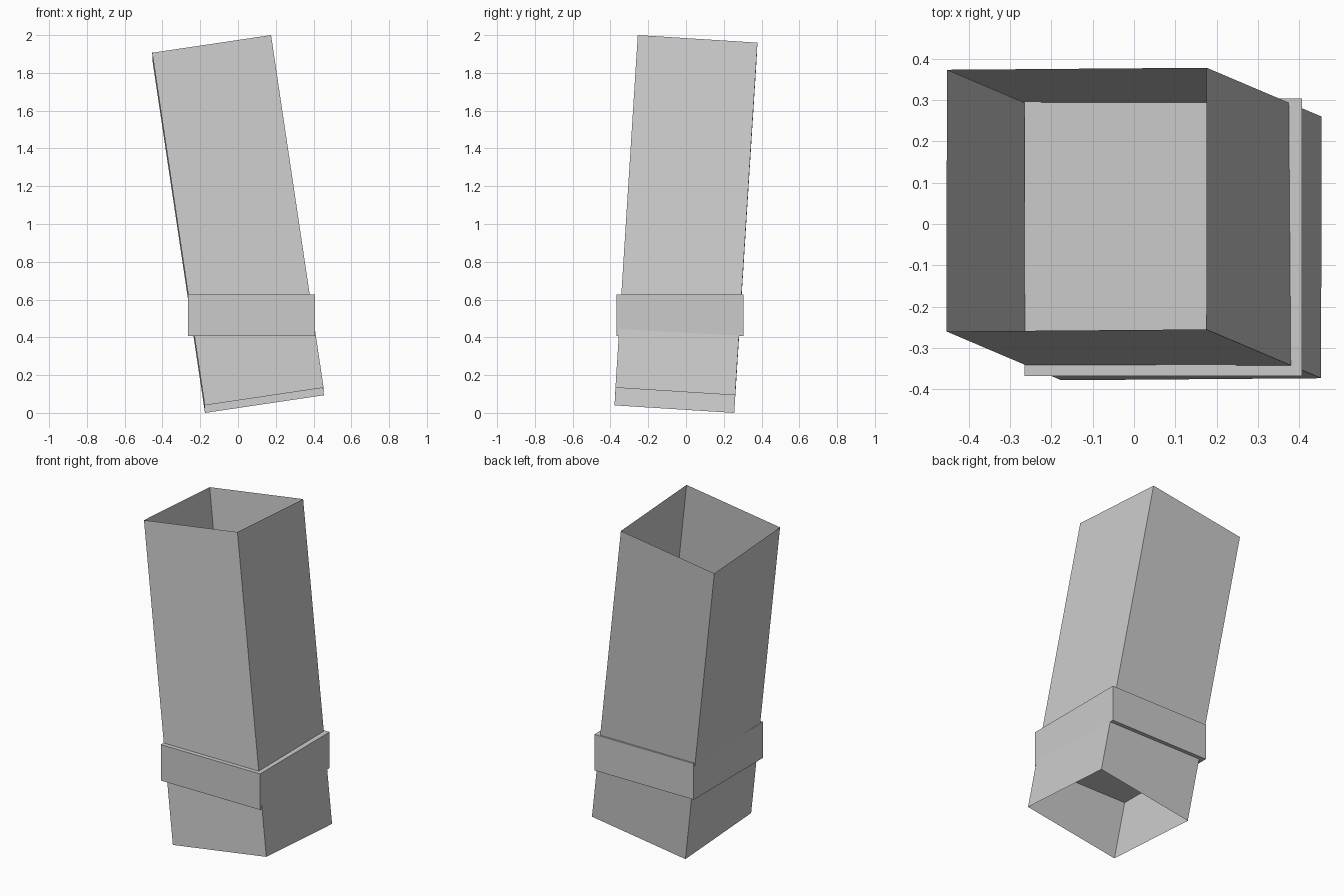
import bpy
import bmesh
from math import radians
from mathutils import Matrix

if "Cube" in bpy.data.objects:
    bpy.data.objects.remove(bpy.data.objects["Cube"], do_unlink=True)

grey = bpy.data.materials.new("light grey")
grey.use_nodes = True
colour = (0.6, 0.6, 0.6, 1)
grey.diffuse_color = colour
grey.node_tree.nodes["Principled BSDF"].inputs["Base Color"].default_value = colour


def add_box(name, size, centre, tilt=(0, 0, 0), open_ends=False):
    """Flat-sided box, optionally without its top and bottom faces."""
    bm = bmesh.new()
    bmesh.ops.create_cube(bm, size=1, matrix=Matrix.Diagonal((*size, 1)))
    if open_ends:
        ends = [f for f in bm.faces if abs(f.normal.z) > 0.5]
        bmesh.ops.delete(bm, geom=ends, context='FACES_ONLY')
    mesh = bpy.data.meshes.new(name)
    bm.to_mesh(mesh)
    bm.free()
    mesh.materials.append(grey)
    obj = bpy.data.objects.new(name, mesh)
    obj.location = centre
    obj.rotation_euler = [radians(a) for a in tilt]
    bpy.context.collection.objects.link(obj)
    return obj


# Leaning thin-walled square tube, open at both ends
add_box("square_tube", (0.636, 0.635, 1.891), (0, 0, 1),
        tilt=(-3.65, -8.45, 0.45), open_ends=True)

# Upright solid collar block that also closes the tube inside
add_box("collar_block", (0.672, 0.672, 0.22), (0.071, -0.032, 0.516))
